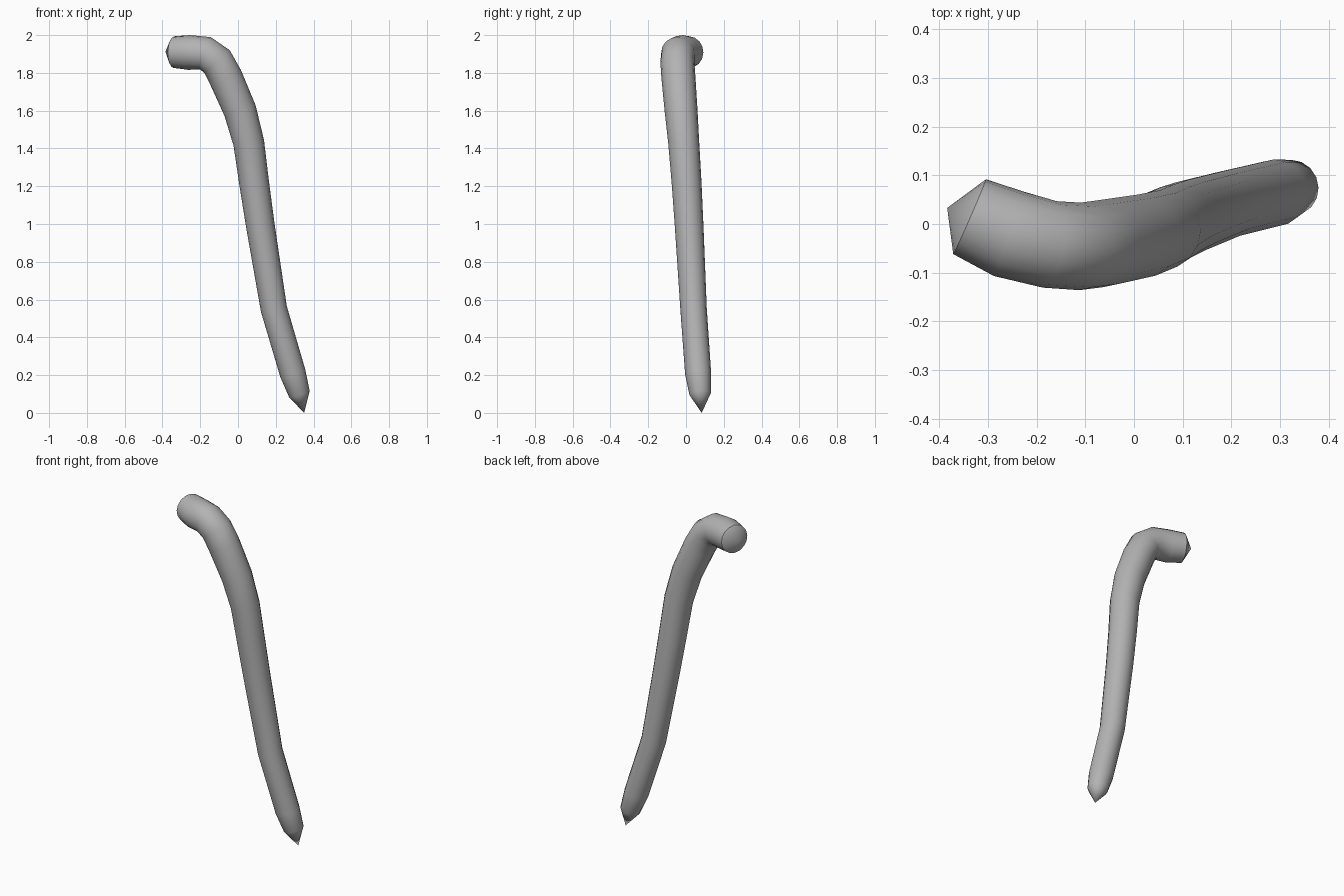
import bpy, bmesh, math
from mathutils import Vector

cube = bpy.data.objects.get("Cube")
if cube:
    bpy.data.objects.remove(cube, do_unlink=True)

SIDES = 16
# Centre line from the pointed foot to the bent end: x, y, z, radius
PATH = [
    (0.325, 0.075, 0.10, 0.057), (0.29, 0.064, 0.21, 0.069),
    (0.19, 0.04, 0.55, 0.07), (0.117, 0.016, 1.0, 0.076),
    (0.085, 0.003, 1.22, 0.079), (0.057, -0.012, 1.43, 0.082),
    (0.011, -0.026, 1.6, 0.087), (-0.065, -0.04, 1.775, 0.09),
    (-0.111, -0.046, 1.86, 0.09), (-0.173, -0.042, 1.904, 0.09),
    (-0.258, -0.02, 1.908, 0.092), (-0.338, 0.015, 1.91, 0.084),
]
FOOT_TIP = (0.35, 0.083, 0.0)
END_TIP = (-0.384, 0.033, 1.913)

# Material
mat = bpy.data.materials.new("plain grey")
mat.use_nodes = True
colour = (0.45, 0.45, 0.45, 1)
mat.diffuse_color = colour
mat.node_tree.nodes["Principled BSDF"].inputs["Base Color"].default_value = colour

# Sweep rings along the path, carrying the side direction through the bend
bm = bmesh.new()
centres = [Vector(p[:3]) for p in PATH]
rings = []
side = Vector((0, 1, 0))
for i, c in enumerate(centres):
    before = centres[max(i - 1, 0)]
    after = centres[min(i + 1, len(centres) - 1)]
    tangent = (c - before).normalized() + (after - c).normalized()
    tangent.normalize()
    side = (side - tangent * side.dot(tangent)).normalized()
    other = tangent.cross(side)
    ring = []
    for k in range(SIDES):
        a = math.tau * k / SIDES
        ring.append(bm.verts.new(c + PATH[i][3] * (side * math.cos(a) + other * math.sin(a))))
    rings.append(ring)

for low, high in zip(rings, rings[1:]):
    for k in range(SIDES):
        n = (k + 1) % SIDES
        bm.faces.new((low[k], low[n], high[n], high[k]))

# Pointed caps
for ring, tip in ((rings[0], FOOT_TIP), (rings[-1], END_TIP)):
    apex = bm.verts.new(tip)
    for k in range(SIDES):
        bm.faces.new((ring[k], ring[(k + 1) % SIDES], apex))

bmesh.ops.recalc_face_normals(bm, faces=bm.faces)
mesh = bpy.data.meshes.new("bent_rod")
bm.to_mesh(mesh)
bm.free()
mesh.materials.append(mat)
rod = bpy.data.objects.new("bent_rod", mesh)
bpy.context.collection.objects.link(rod)

# Smooth sides with a crisp rim at the blunt end
bpy.ops.object.select_all(action="DESELECT")
rod.select_set(True)
bpy.context.view_layer.objects.active = rod
bpy.ops.object.shade_smooth_by_angle(angle=math.radians(42))
